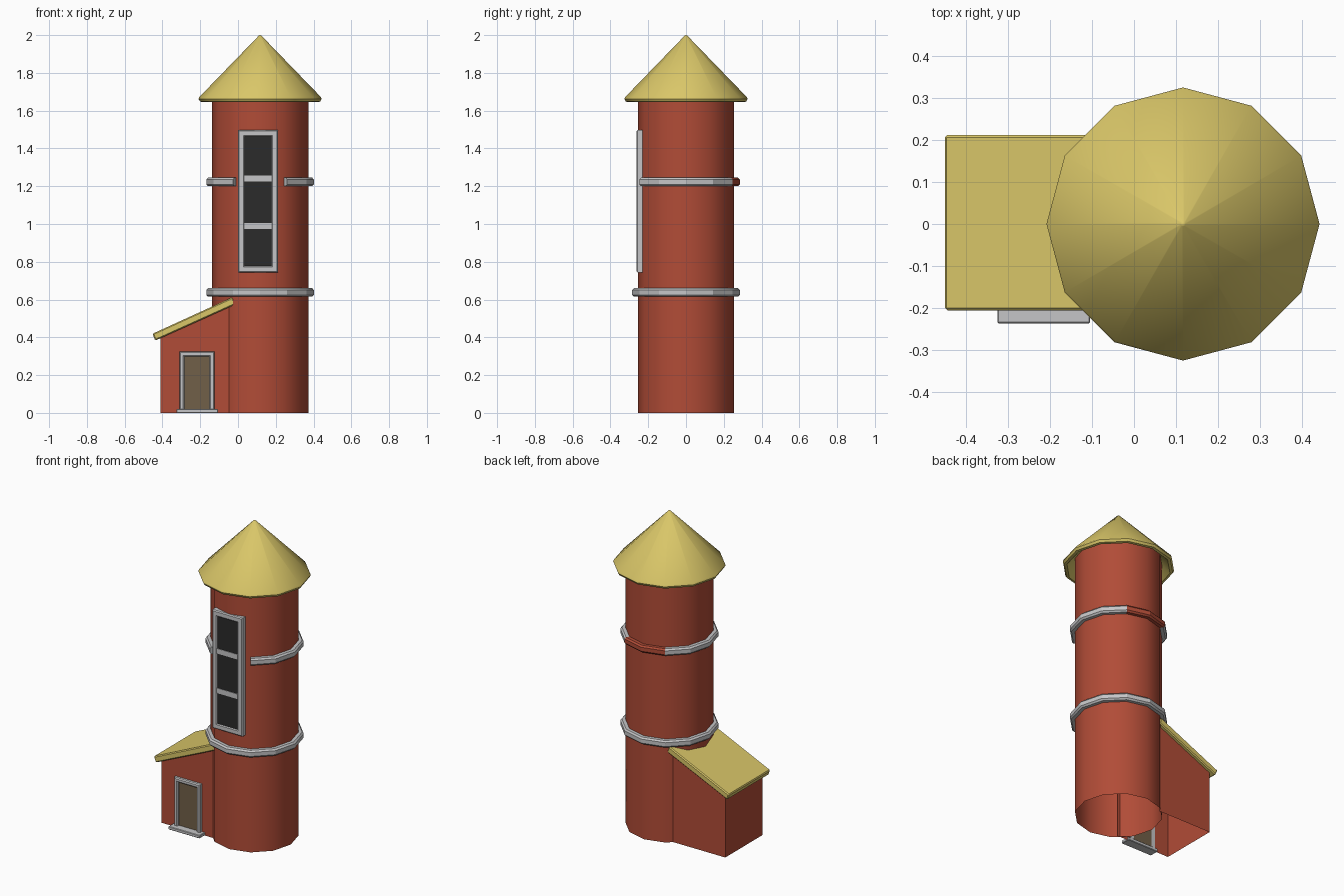
import bpy, bmesh, math

if "Cube" in bpy.data.objects:
    bpy.data.objects.remove(bpy.data.objects["Cube"])

CX = 0.117          # tower axis
SIDES = 12


def mat(name, r, g, b):
    m = bpy.data.materials.new(name)
    m.diffuse_color = (r, g, b, 1)
    m.use_nodes = True
    m.node_tree.nodes["Principled BSDF"].inputs["Base Color"].default_value = m.diffuse_color
    return m


RED = mat("brick red", 0.44, 0.072, 0.038)
YELLOW = mat("straw yellow", 0.70, 0.57, 0.14)
GREY = mat("light grey", 0.56, 0.56, 0.57)
BLACK = mat("dark glass", 0.024, 0.024, 0.024)
BROWN = mat("door brown", 0.165, 0.115, 0.065)


def finish(name, bm, *mats, angle=None):
    bmesh.ops.remove_doubles(bm, verts=bm.verts, dist=1e-5)
    bmesh.ops.recalc_face_normals(bm, faces=bm.faces)
    me = bpy.data.meshes.new(name)
    bm.to_mesh(me)
    bm.free()
    for m in mats:
        me.materials.append(m)
    ob = bpy.data.objects.new(name, me)
    bpy.context.collection.objects.link(ob)
    if angle:
        bpy.ops.object.select_all(action='DESELECT')
        bpy.context.view_layer.objects.active = ob
        ob.select_set(True)
        bpy.ops.object.shade_smooth_by_angle(angle=math.radians(angle))
    return ob


def lathe(profile, closed, start=0, segs=SIDES):
    """Turn (radius, z) points about the tower axis in 30 degree steps."""
    bm = bmesh.new()
    rows = []
    for i in range(segs + 1):
        a = math.radians(start + 30 * i)
        rows.append([bm.verts.new((CX + r * math.cos(a), r * math.sin(a), z))
                     for r, z in profile])
    n = len(profile)
    for i in range(segs):
        for j in range(n if closed else n - 1):
            k = (j + 1) % n
            f = bm.faces.new((rows[i][j], rows[i + 1][j], rows[i + 1][k], rows[i][k]))
            f.material_index = int(segs < SIDES and 60 <= (start + 30 * i) % 360 < 120)
    if segs < SIDES:
        bm.faces.new(rows[0])
        bm.faces.new(rows[-1][::-1])
    return bm


def prism(points, y0, y1, bevel=0):
    """Extrude an (x, z) outline from y0 to y1."""
    bm = bmesh.new()
    f = bm.faces.new([bm.verts.new((x, y0, z)) for x, z in points])
    new = bmesh.ops.extrude_face_region(bm, geom=[f])["geom"]
    for v in new:
        if isinstance(v, bmesh.types.BMVert):
            v.co.y = y1
    if bevel:
        bmesh.ops.recalc_face_normals(bm, faces=bm.faces)
        bmesh.ops.bevel(bm, geom=bm.edges[:], offset=bevel, segments=1,
                        affect='EDGES', profile=0.5)
    return bm


def rect(x0, x1, z0, z1):
    return [(x0, z0), (x1, z0), (x1, z1), (x0, z1)]


def frame(name, x0, x1, z0, z1, front, back, w, open_bottom=False):
    """Mitred frame with chamfered front edges."""
    c = 0.006
    section = [(0, back), (0, front + c), (c, front), (w - c, front), (w, front + c), (w, back)]
    up = 0 if open_bottom else 1
    path = [(x0, z0, 1, up), (x0, z1, 1, -1), (x1, z1, -1, -1), (x1, z0, -1, up)]
    bm = bmesh.new()
    rows = [[bm.verts.new((x + dx * d, y, z + dz * d)) for d, y in section]
            for x, z, dx, dz in path]
    for i in range(3 if open_bottom else 4):
        a, b = rows[i], rows[(i + 1) % 4]
        for j in range(6):
            k = (j + 1) % 6
            bm.faces.new((a[j], b[j], b[k], a[k]))
    if open_bottom:
        bm.faces.new(rows[0])
        bm.faces.new(rows[3])
    return finish(name, bm, GREY)


# Tower wall, open below
finish("tower_wall", lathe([(0.255, 0), (0.255, 1.70)], False), RED, angle=40)

# Conical roof shell with a bevelled rim
finish("tower_roof", lathe([(0, 2.0), (0.006, 1.998), (0.322, 1.672), (0.326, 1.662),
                            (0.318, 1.648), (0.302, 1.645), (0.25, 1.695), (0, 1.95)],
                           False), YELLOW, angle=50)


# Rings; the upper one is cut for the window and red at the back
def ring(z0, z1):
    return [(0.25, z0), (0.276, z0), (0.285, z0 + 0.01),
            (0.285, z1 - 0.01), (0.276, z1), (0.25, z1)]


finish("lower_ring", lathe(ring(0.615, 0.66), True), GREY, angle=25)
finish("upper_ring", lathe(ring(1.20, 1.245), True, 300, 10), GREY, RED, angle=25)

# Tall window
frame("window_frame", 0.0, 0.213, 0.743, 1.498, -0.262, -0.222, 0.036)
finish("window_glass", prism(rect(0.02, 0.19, 0.76, 1.48), -0.2565, -0.249), BLACK)
for i, z in enumerate((0.99, 1.242)):
    finish(f"window_bar_{i + 1}",
           prism(rect(0.03, 0.18, z - 0.016, z + 0.016), -0.260, -0.25), GREY)

# Lean-to walls, open below and towards the tower
bm = prism([(-0.41, 0), (-0.03, 0), (-0.03, 0.585), (-0.41, 0.41)], -0.184, 0.19)
bm.normal_update()
hidden = [f for f in bm.faces if f.calc_center_median().z < 0.01
          or f.calc_center_median().x > -0.04]
bmesh.ops.delete(bm, geom=hidden, context='FACES')
finish("annex_walls", bm, RED)

# Lean-to roof slab
finish("annex_roof", prism([(-0.453, 0.419), (-0.438, 0.383), (-0.014, 0.574),
                            (-0.028, 0.613)], -0.206, 0.213, 0.006), YELLOW)

# Door, its frame and the doorstep
finish("door_panel", prism(rect(-0.29, -0.145, 0.01, 0.31), -0.190, -0.182), BROWN)
frame("door_frame", -0.31, -0.125, 0.005, 0.325, -0.205, -0.18, 0.026, True)
finish("doorstep", prism(rect(-0.326, -0.105, 0, 0.02), -0.237, -0.175, 0.003), GREY)
